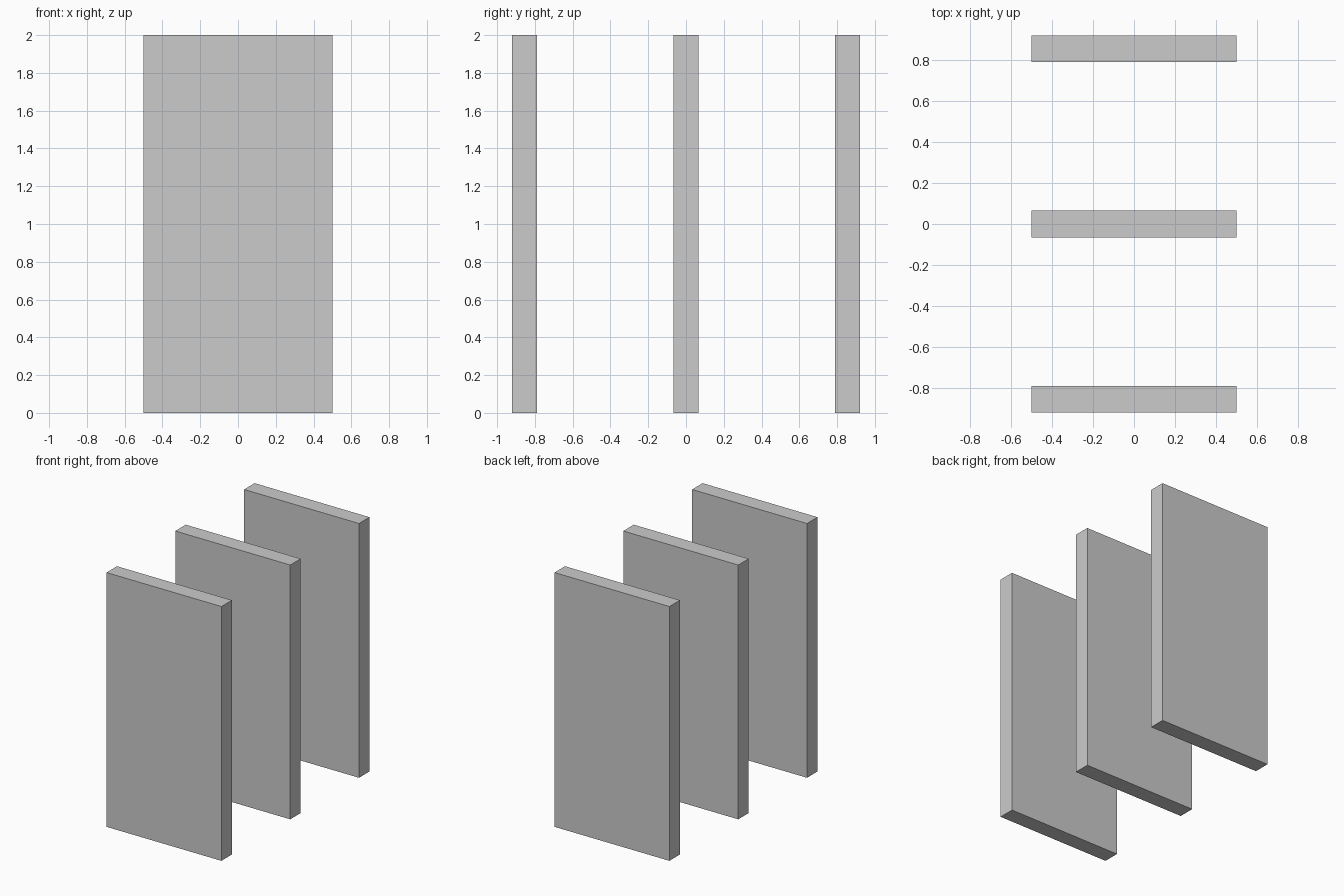
import bpy

if "Cube" in bpy.data.objects:
    bpy.data.objects.remove(bpy.data.objects["Cube"])

WIDTH, THICKNESS, HEIGHT = 1.0, 0.13, 2.0
SPACING = 0.855


def add_panel(name, y):
    """Upright rectangular slab standing on the ground."""
    bpy.ops.mesh.primitive_cube_add(size=1, location=(0, y, HEIGHT / 2))
    panel = bpy.context.object
    panel.name = name
    panel.scale = (WIDTH, THICKNESS, HEIGHT)
    bpy.ops.object.transform_apply(location=False, rotation=False, scale=True)


# Three parallel panels, evenly spaced front to back
for i, name in enumerate(("front_panel", "middle_panel", "back_panel")):
    add_panel(name, (i - 1) * SPACING)
